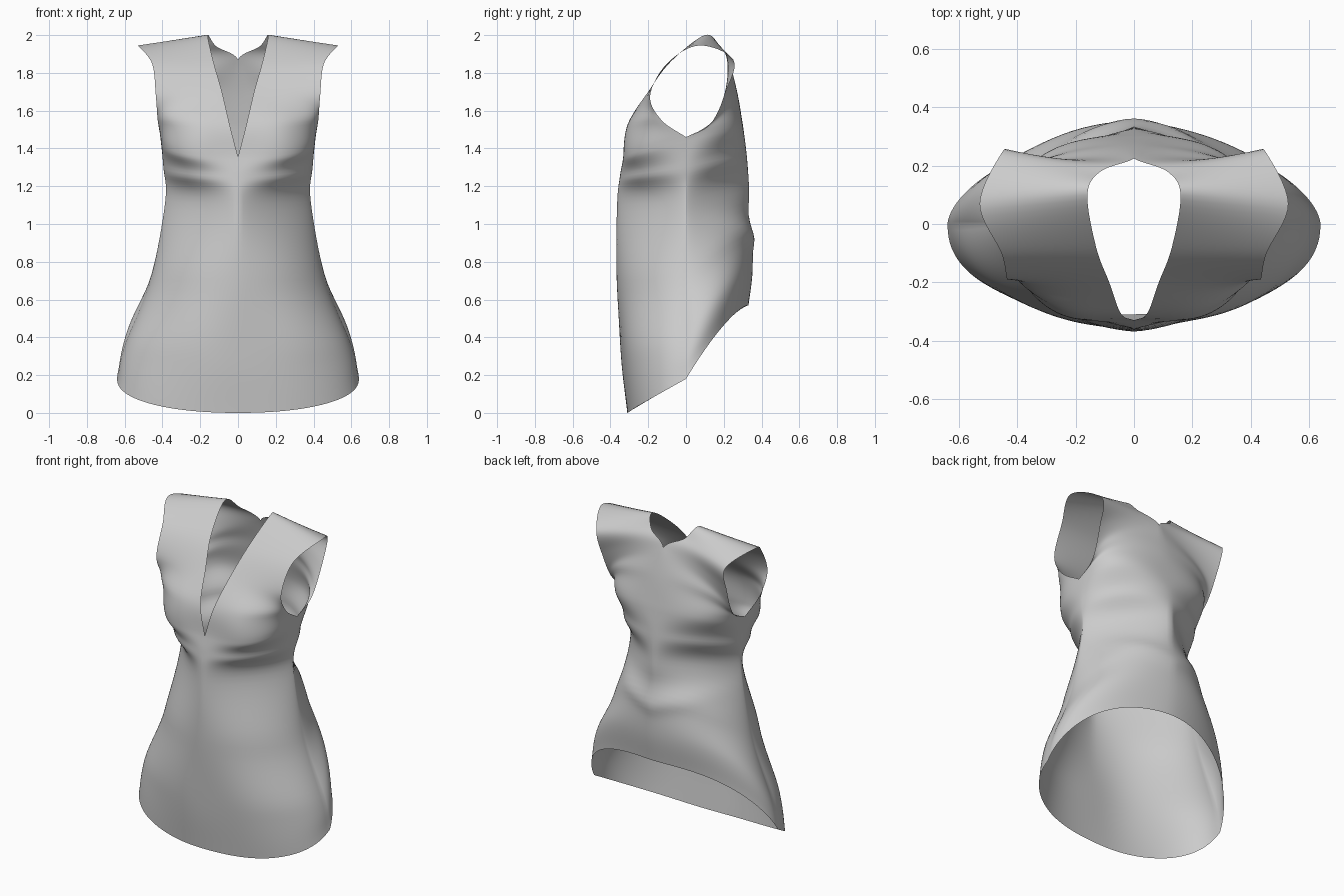
import bpy, bmesh, math
from mathutils import Vector

if "Cube" in bpy.data.objects:
    bpy.data.objects.remove(bpy.data.objects["Cube"])

NR, NC = 8, 28          # rows per key station, columns per half panel
SPLIT, LAST = 5, 9      # key stations of the underarm corner and the shoulder line

# side seam from hem to underarm, then each armhole edge up to the shoulder tip
seam = [(.64, 0, .18), (.60, 0, .36), (.465, 0, .70), (.385, 0, 1.12), (.395, 0, 1.30), (.41, 0, 1.46)]
front_outer = seam + [(.425, -.13, 1.55), (.435, -.19, 1.68), (.455, -.10, 1.85), (.53, .07, 1.945)]
back_outer = seam + [(.42, .13, 1.53), (.435, .215, 1.71), (.45, .25, 1.87), (.53, .07, 1.945)]

# centre line from hem, then the neckline up to the neck point
front_inner = [(0, -.31, 0), (0, -.345, .30), (0, -.37, .70), (0, -.365, 1.10), (0, -.35, 1.25),
               (0, -.33, 1.355), (.045, -.305, 1.53), (.085, -.20, 1.70), (.13, -.08, 1.86), (.16, .10, 2.0)]
back_inner = [(0, .33, .57), (0, .355, .75), (0, .355, .95), (0, .335, 1.20), (0, .32, 1.36),
              (0, .30, 1.52), (0, .27, 1.70), (0, .225, 1.87), (.115, .18, 1.94), (.16, .10, 2.0)]

# row shape: flatness 0 = rounded, 1 = straight; fullness below 1 = boxy, 2 = pinched at the seam
flatness = [0, 0, 0, 0, 0, 0, .3, .75, .9, 1]
front_full = [.88, .95, 1.15, 1.6, 1.1, .72, .7, .9, 1, 1]
back_full = [1.2, 1.2, 1.25, 1.65, 1.15, .72, .7, .9, 1, 1]


def spline(keys, t):
    """Catmull-Rom through the keys, with a corner at the underarm."""
    i = min(int(t), LAST - 1)
    f = t - i
    k = lambda n: Vector(keys[n])
    a, b = k(i), k(i + 1)
    ta = (b - k(i - 1)) / 2 if i not in (0, SPLIT) else b - a
    tb = (k(i + 2) - a) / 2 if i + 1 != SPLIT else b - a
    p = (a * (2*f**3 - 3*f**2 + 1) + ta * (f**3 - 2*f**2 + f)
         + b * (3*f**2 - 2*f**3) + tb * (f**3 - f**2))
    p.x = max(p.x, 0)
    return p


def mix(vals, t):
    i = min(int(t), len(vals) - 2)
    f = t - i
    return vals[i] + (vals[i + 1] - vals[i]) * f * f * (3 - 2 * f)


def bump(x, z, cx, cz, rx, rz):
    return math.exp(-((x - cx) / rx)**2 - ((z - cz) / rz)**2)


def panel_point(inner, outer, t, u, side, back):
    a, b = spline(inner, t), spline(outer, t)
    flat, e = mix(flatness, t), mix(back_full if back else front_full, t)
    # pinched rows are spaced more evenly near the centre line
    th = u**(1 / max(e, 1)) * math.pi / 2
    sx = math.sin(th)**e if u < 1 else 1
    sy = 1 - max(math.cos(th), 0)**e if u < 1 else 1
    fx = sx + (u - sx) * flat
    fy = sy + (u - sy) * flat
    fz = fy**(1.4 if back else .95)
    fz += (u - fz) * flat
    p = Vector((a.x + (b.x - a.x) * fx, a.y + (b.y - a.y) * fy, a.z + (b.z - a.z) * fz))
    x = p.x * side
    edge = (1 - u**4) * min(1, LAST - t)
    if back:    # soft waist creases and a fold across the lower back
        p.y += edge * (.012 * bump(x, p.z, 0, .92 + .25 * abs(x), .35, .05)
                       - .012 * bump(x, p.z, 0, 1.06, .4, .07)
                       + .006 * math.sin(9 * x + 5 * p.z) * bump(x, p.z, 0, 1.0, .5, .5))
    else:       # bust fullness and gentle skirt folds
        p.y += edge * (-.02 * bump(p.x, p.z, .23, 1.46, .13, .15)
                       + .006 * math.sin(11 * x + 2 * p.z) * bump(x, p.z, 0, .4, .6, .4))
    p.x = x
    return p


# dress body: four quarter panels welded at the seams
bm = bmesh.new()
rows = LAST * NR
# each edge carries one key of the other panel so the shoulder rolls over smoothly
front = (front_inner + [back_inner[8]], front_outer + [back_outer[8]], False)
rear = (back_inner + [front_inner[8]], back_outer + [front_outer[8]], True)
for inner, outer, back in (front, rear):
    for side in (1, -1):
        grid = [[bm.verts.new(panel_point(inner, outer, r / NR, c / NC, side, back))
                 for c in range(NC + 1)] for r in range(rows + 1)]
        for r in range(rows):
            for c in range(NC):
                q = [grid[r][c], grid[r][c + 1], grid[r + 1][c + 1], grid[r + 1][c]]
                bm.faces.new(q if (side == 1) != back else q[::-1])
bmesh.ops.remove_doubles(bm, verts=bm.verts, dist=.0005)
for f in bm.faces:
    f.smooth = True

mesh = bpy.data.meshes.new("sleeveless_dress")
bm.to_mesh(mesh)
bm.free()
dress = bpy.data.objects.new("sleeveless_dress", mesh)
bpy.context.collection.objects.link(dress)
